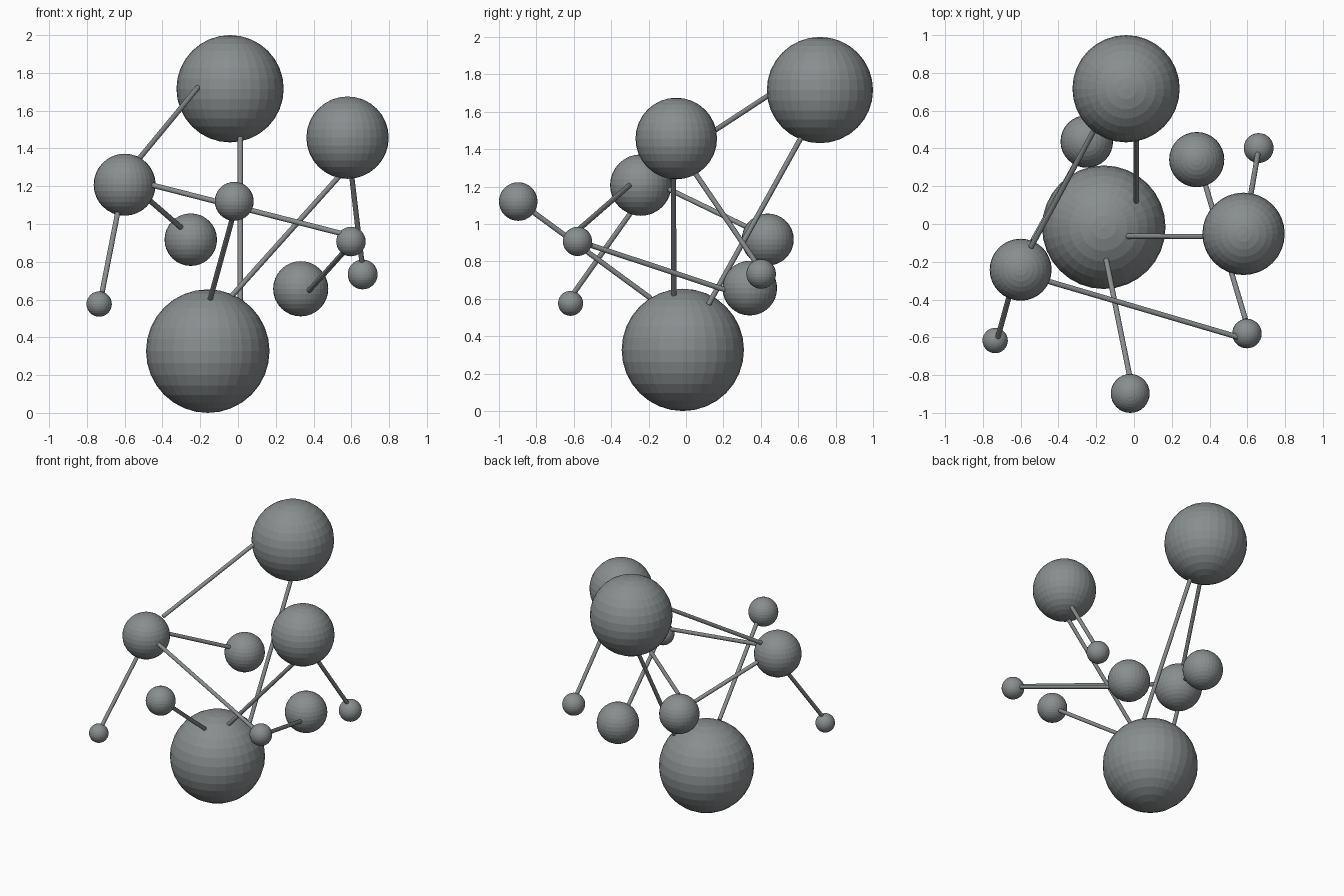
import bpy
from mathutils import Vector

if "Cube" in bpy.data.objects:
    bpy.data.objects.remove(bpy.data.objects["Cube"])

# Dark grey finish shared by all parts
dark_grey = bpy.data.materials.new("dark_grey")
dark_grey.diffuse_color = (0.25, 0.27, 0.275, 1)
dark_grey.use_nodes = True
dark_grey.node_tree.nodes["Principled BSDF"].inputs["Base Color"].default_value = dark_grey.diffuse_color

# Balls: name -> (centre, radius)
balls = {
    "base_ball": ((-0.16, -0.017, 0.327), 0.327),
    "top_ball": ((-0.042, 0.716, 1.716), 0.284),
    "right_ball": ((0.58, -0.052, 1.457), 0.218),
    "left_ball": ((-0.60, -0.242, 1.208), 0.164),
    "rear_left_ball": ((-0.25, 0.437, 0.917), 0.139),
    "front_ball": ((-0.02, -0.897, 1.12), 0.103),
    "front_right_ball": ((0.598, -0.58, 0.907), 0.078),
    "rear_right_small_ball": ((0.66, 0.402, 0.733), 0.079),
    "rear_right_ball": ((0.332, 0.341, 0.657), 0.146),
    "front_left_small_ball": ((-0.735, -0.617, 0.576), 0.067),
}

# Rods run from surface to surface: name -> (start, end)
rods = {
    "base_top_rod": ((0.012, 0.12, 0.57), (0.012, 0.62, 1.47)),
    "base_right_rod": ((-0.035, -0.065, 0.617), (0.535, -0.067, 1.252)),
    "base_front_rod": ((-0.147, -0.189, 0.603), (-0.02, -0.82, 1.066)),
    "top_left_rod": ((-0.212, 0.495, 1.723), (-0.545, -0.122, 1.32)),
    "left_front_right_rod": ((-0.455, -0.303, 1.206), (0.555, -0.60, 0.948)),
    "left_rear_rod": ((-0.537, -0.09, 1.185), (-0.298, 0.338, 0.978)),
    "left_small_rod": ((-0.636, -0.292, 1.065), (-0.72, -0.597, 0.635)),
    "right_small_rod": ((0.60, 0.05, 1.27), (0.656, 0.372, 0.797)),
    "front_rear_right_rod": ((0.59, -0.505, 0.885), (0.377, 0.21, 0.648)),
}

for name, (centre, radius) in balls.items():
    bpy.ops.mesh.primitive_uv_sphere_add(segments=32, ring_count=16,
                                         radius=radius, location=centre)
    ball = bpy.context.object
    ball.name = name
    ball.data.materials.append(dark_grey)

for name, (start, end) in rods.items():
    a, b = Vector(start), Vector(end)
    axis = b - a
    bpy.ops.mesh.primitive_cylinder_add(vertices=12, radius=0.014,
                                        depth=axis.length, location=(a + b) / 2)
    rod = bpy.context.object
    rod.name = name
    rod.rotation_euler = axis.to_track_quat('Z', 'Y').to_euler()
    rod.data.materials.append(dark_grey)
